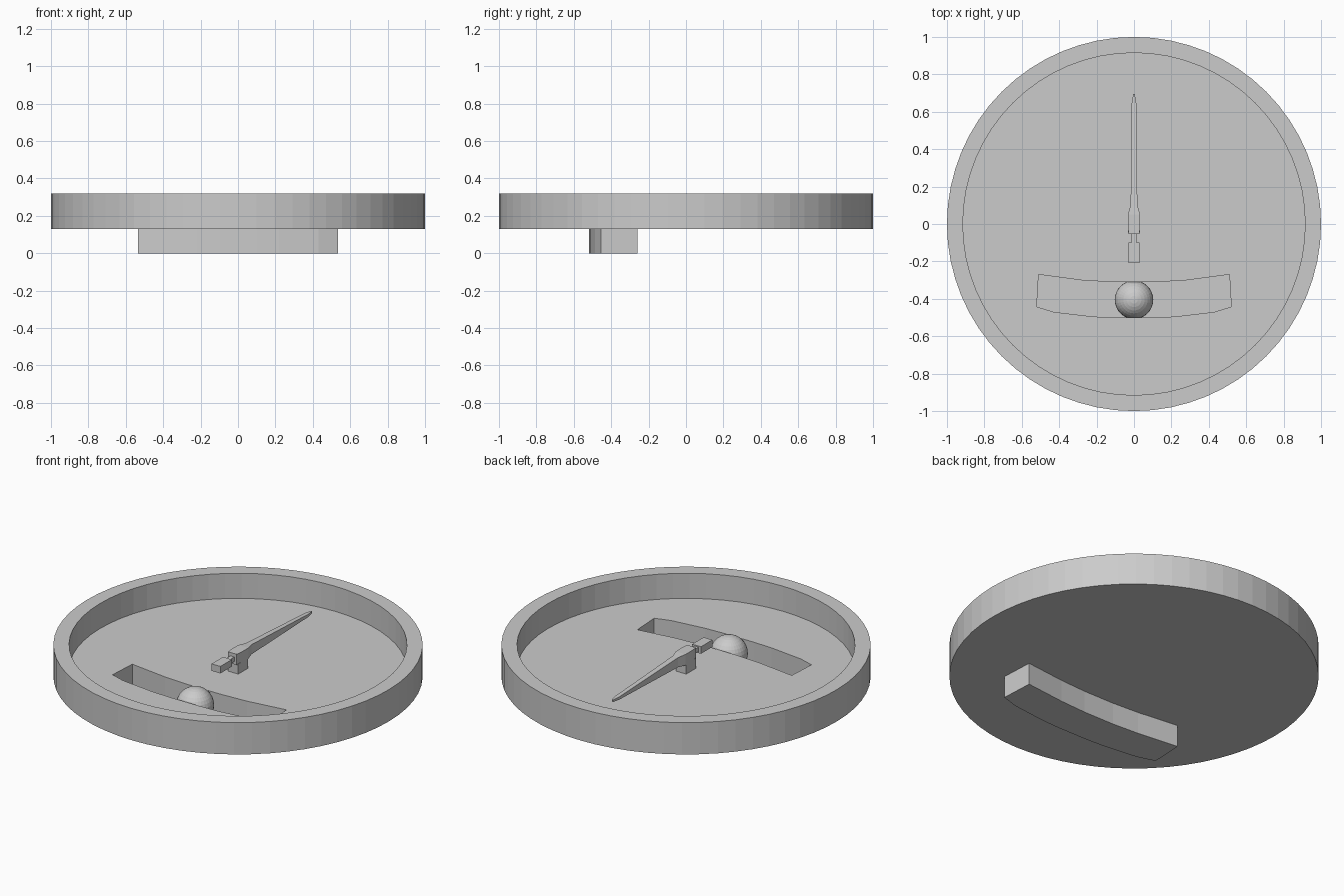
import bpy, bmesh, math

if "Cube" in bpy.data.objects:
    bpy.data.objects.remove(bpy.data.objects["Cube"])


def make_object(name, bm):
    bmesh.ops.recalc_face_normals(bm, faces=bm.faces[:])
    mesh = bpy.data.meshes.new(name)
    bm.to_mesh(mesh)
    bm.free()
    ob = bpy.data.objects.new(name, mesh)
    bpy.context.collection.objects.link(ob)
    return ob


def bridge(bm, loops):
    """Skin a list of point rings, joining neighbours with quads."""
    rings = [[bm.verts.new(p) for p in loop] for loop in loops]
    n = len(rings[0])
    for a, b in zip(rings, rings[1:]):
        for i in range(n):
            j = (i + 1) % n
            bm.faces.new((a[i], a[j], b[j], b[i]))
    bm.faces.new(rings[0])
    bm.faces.new(rings[-1])


def lofted(name, loops):
    bm = bmesh.new()
    bridge(bm, loops)
    return make_object(name, bm)


def prism(name, half, z0, z1):
    """Extrude an outline mirrored about x = 0."""
    outline = half + [(-x, y) for x, y in reversed(half)]
    return lofted(name, [[(x, y, z) for x, y in outline] for z in (z0, z1)])


def box(name, x, y0, y1, z0, z1):
    return prism(name, [(x, y0), (x, y1)], z0, z1)


def circle(r, z, n=64):
    return [(r * math.cos(2 * math.pi * i / n), r * math.sin(2 * math.pi * i / n), z)
            for i in range(n)]


def boolean(target, other, operation):
    mod = target.modifiers.new(operation.lower(), 'BOOLEAN')
    mod.object, mod.operation, mod.solver = other, operation, 'EXACT'
    bpy.context.view_layer.objects.active = target
    bpy.ops.object.modifier_apply(modifier=mod.name)
    bpy.data.objects.remove(other, do_unlink=True)


# Round dial dish with raised rim
FLOOR = 0.17
dish = lofted("dial_dish", [circle(1, 0.13), circle(1, 0.32),
                            circle(0.915, 0.32), circle(0.915, FLOOR)])

# Curved ball trough hanging below the dish
outer = [(0.1, -0.518), (0.22, -0.512), (0.43, -0.487), (0.535, -0.455),
         (0.525, -0.258), (0.27, -0.287), (0.1, -0.297)]
inner = [(0.1, -0.5), (0.22, -0.495), (0.43, -0.47), (0.52, -0.442),
         (0.51, -0.27), (0.27, -0.302), (0.1, -0.311)]
boolean(dish, prism("trough_body", outer, 0, 0.15), 'UNION')
boolean(dish, prism("trough_cavity", inner, 0.012, 0.4), 'DIFFERENCE')

# Ball resting in the trough
bm = bmesh.new()
bmesh.ops.create_uvsphere(bm, u_segments=32, v_segments=16, radius=0.103)
ball = make_object("slip_ball", bm)
ball.location = (0, -0.405, 0.115)

# Pointer: sections as (y, half width, bottom z, top z)
sections = [(-0.053, 0.028, 0.226, 0.29), (-0.02, 0.033, 0.225, 0.29),
            (0.05, 0.033, 0.225, 0.29), (0.1, 0.018, 0.228, 0.286),
            (0.65, 0.012, 0.242, 0.258), (0.695, 0.004, 0.244, 0.256)]
lofted("pointer", [[(-w, y, a), (w, y, a), (w, y, b), (-w, y, b)]
                   for y, w, a, b in sections])

# Pivot post, tail rod and counterweight
box("pivot_post", 0.033, -0.045, 0.045, FLOOR, 0.23)
box("tail_rod", 0.013, -0.105, -0.05, 0.243, 0.27)
box("counterweight", 0.029, -0.208, -0.1, 0.235, 0.277)
